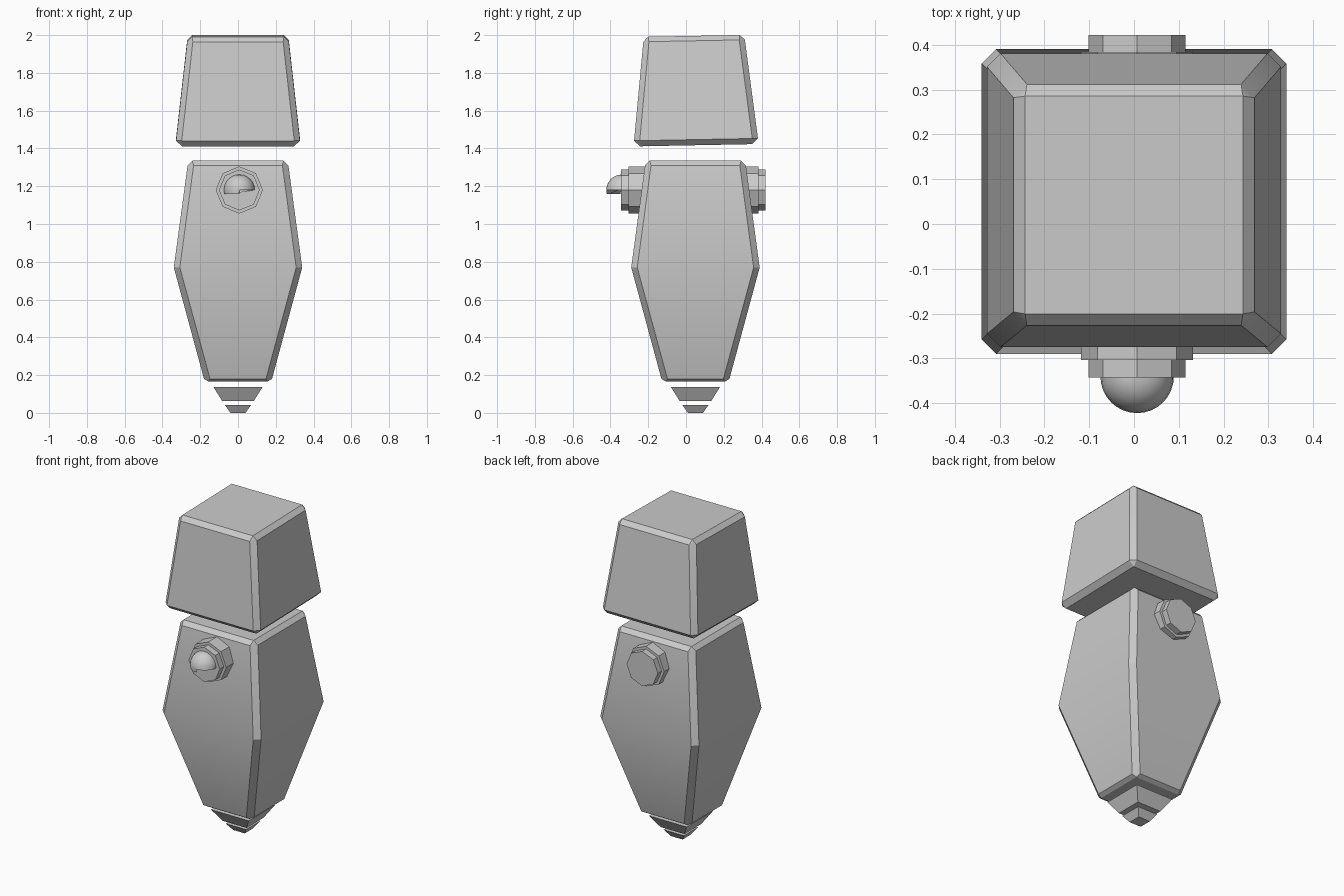
import bpy, bmesh, math
from mathutils import Matrix, Vector

cube = bpy.data.objects.get("Cube")
if cube:
    bpy.data.objects.remove(cube, do_unlink=True)

grey = bpy.data.materials.new("plain_grey")
grey.use_nodes = True
tone = (0.6, 0.6, 0.6, 1)
grey.diffuse_color = tone
grey.node_tree.nodes["Principled BSDF"].inputs["Base Color"].default_value = tone

CY = 0.05      # depth of the body's vertical axis
EYE = Vector((0.007, 0, 1.18))


def finish(bm, name, smooth=False):
    bmesh.ops.recalc_face_normals(bm, faces=bm.faces)
    mesh = bpy.data.meshes.new(name)
    bm.to_mesh(mesh)
    bm.free()
    mesh.materials.append(grey)
    obj = bpy.data.objects.new(name, mesh)
    bpy.context.collection.objects.link(obj)
    if smooth:
        bpy.ops.object.select_all(action='DESELECT')
        obj.select_set(True)
        bpy.context.view_layer.objects.active = obj
        bpy.ops.object.shade_smooth_by_angle(angle=math.radians(30))
    return obj


def square_loft(name, rings, chamfer=0.0, smooth=False):
    """Stack square rings (z, half width); hull makes the chamfered corners."""
    bm = bmesh.new()
    loops = []
    for i, (z, h) in enumerate(rings):
        cap = chamfer == 0 or i in (0, len(rings) - 1)
        loop = []
        for sx, sy in ((1, 1), (-1, 1), (-1, -1), (1, -1)):
            if cap:
                loop.append([bm.verts.new((sx * h, sy * h + CY, z))] * 2)
            else:
                a = bm.verts.new((sx * h, sy * (h - chamfer) + CY, z))
                b = bm.verts.new((sx * (h - chamfer), sy * h + CY, z))
                loop.append([a, b] if sx * sy > 0 else [b, a])
        loops.append([v for pair in loop for v in pair])
    for low, high in zip(loops, loops[1:]):
        for k in range(8):
            n = (k + 1) % 8
            corners = list(dict.fromkeys((low[k], low[n], high[n], high[k])))
            if len(corners) > 2:
                bm.faces.new(corners)
    for loop in (loops[0], loops[-1]):
        bm.faces.new(list(dict.fromkeys(loop)))
    return finish(bm, name, smooth)


def octagon(name, radius, y0, y1):
    """Eight-sided disc along y with a corner pointing up."""
    bm = bmesh.new()
    place = (Matrix.Translation(EYE + Vector((0, (y0 + y1) / 2, 0)))
             @ Matrix.Rotation(math.pi / 2, 4, 'X'))
    bmesh.ops.create_cone(bm, cap_ends=True, segments=8, radius1=radius,
                          radius2=radius, depth=abs(y1 - y0), matrix=place)
    return finish(bm, name)


# Body: widest at the waist, tapering down
square_loft("body", [(0.165, 0.155), (0.18, 0.18), (0.77, 0.34),
                     (1.31, 0.267), (1.335, 0.242)], 0.032, True)

# Head: tapered block, tipped slightly back
head = square_loft("head", [(1.417, 0.297), (1.447, 0.328),
                            (1.97, 0.269), (1.996, 0.243)], 0.03, True)
pivot = Vector((0, CY, 1.6))
head.data.transform(Matrix.Translation(pivot)
                    @ Matrix.Rotation(math.radians(1.1), 4, 'X')
                    @ Matrix.Translation(-pivot))

# Floating tip pieces
square_loft("upper_tip", [(0.062, 0.083), (0.137, 0.13)])
square_loft("lower_tip", [(0.0, 0.04), (0.043, 0.07)])

# Stepped housings on front and back
octagon("front_housing", 0.125, -0.15, -0.304)
octagon("front_housing_rim", 0.108, -0.2, -0.343)
octagon("back_housing", 0.125, 0.25, 0.384)
octagon("back_housing_rim", 0.108, 0.3, 0.422)

# Lens: half-lidded dome with a step along its lower edge
bm = bmesh.new()
bmesh.ops.create_uvsphere(bm, u_segments=32, v_segments=12, radius=0.082)
hidden = []
for f in bm.faces:
    c = f.calc_center_median()
    floor = -0.02 if c.x < 0 else 0
    if c.z < floor or c.y > 0:
        hidden.append(f)
bmesh.ops.delete(bm, geom=hidden, context='FACES')
bmesh.ops.holes_fill(bm, edges=[e for e in bm.edges if e.is_boundary], sides=0)
bmesh.ops.translate(bm, verts=bm.verts, vec=EYE + Vector((0, -0.34, 0)))
finish(bm, "lens", True)
